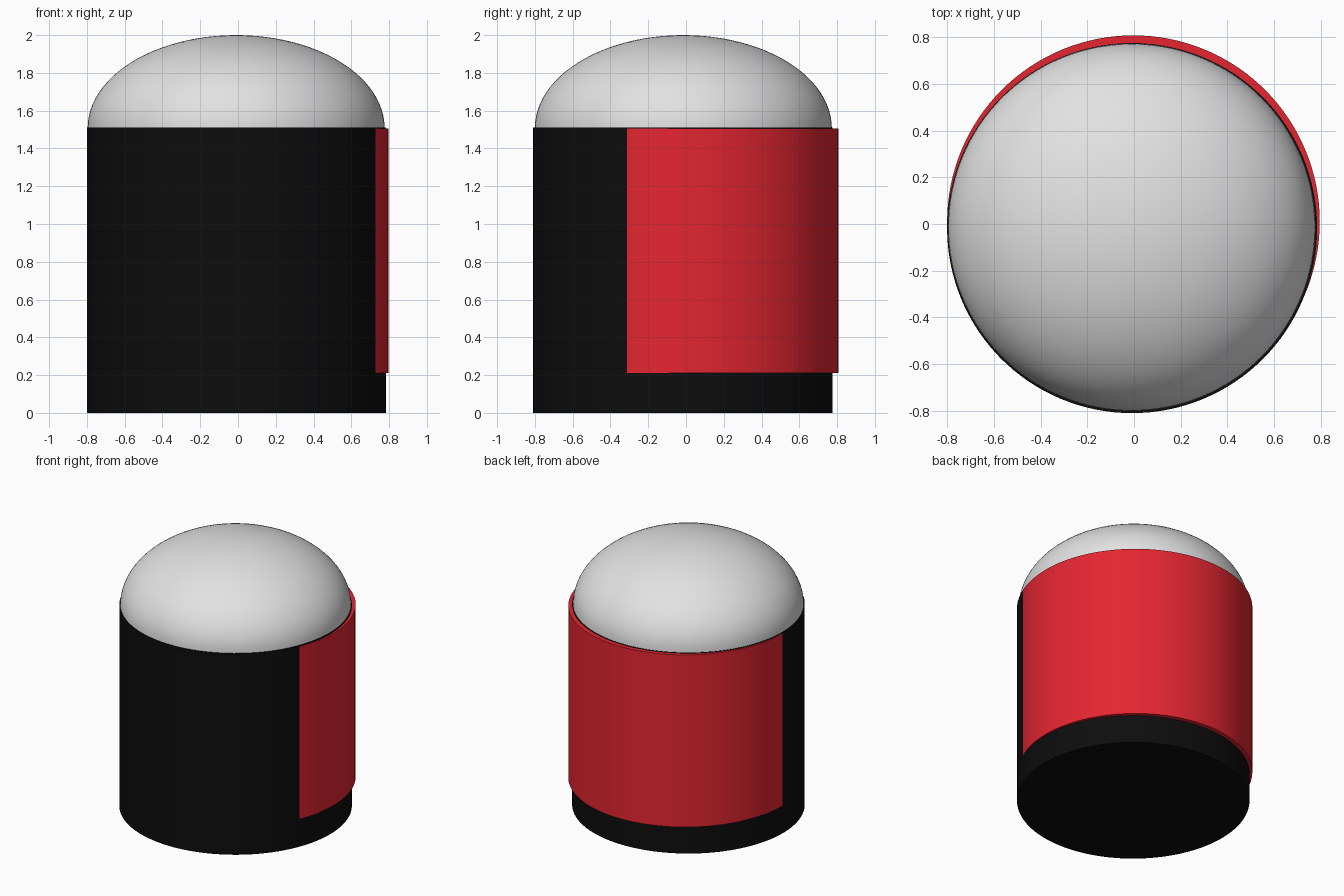
import bpy, bmesh, math
from mathutils import Matrix, Vector

if "Cube" in bpy.data.objects:
    bpy.data.objects.remove(bpy.data.objects["Cube"])

SEGMENTS = 128


def material(name, rgb):
    m = bpy.data.materials.new(name)
    m.diffuse_color = (*rgb, 1.0)
    m.use_nodes = True
    m.node_tree.nodes["Principled BSDF"].inputs["Base Color"].default_value = m.diffuse_color
    return m


black = material("black", (0.004, 0.004, 0.004))
red = material("red", (0.78, 0.019, 0.031))
grey = material("light grey", (0.76, 0.76, 0.76))


def finish(bm, name, mat):
    mesh = bpy.data.meshes.new(name)
    bm.to_mesh(mesh)
    bm.free()
    mesh.materials.append(mat)
    obj = bpy.data.objects.new(name, mesh)
    bpy.context.collection.objects.link(obj)
    bpy.ops.object.select_all(action='DESELECT')
    obj.select_set(True)
    bpy.context.view_layer.objects.active = obj
    bpy.ops.object.shade_smooth_by_angle(angle=math.radians(30))
    return obj


def cylinder(name, mat, x, y, radius, z0, z1):
    bm = bmesh.new()
    bmesh.ops.create_cone(bm, cap_ends=True, segments=SEGMENTS, radius1=radius,
                          radius2=radius, depth=z1 - z0,
                          matrix=Matrix.Translation((x, y, (z0 + z1) / 2)))
    return finish(bm, name, mat)


# Main drum
cylinder("body", black, -0.008, -0.0175, 0.7925, 0.0, 1.51)

# Offset sleeve: emerges from the drum only around the back and right
cylinder("red_sleeve", red, -0.0024, 0.0099, 0.798, 0.21, 1.505)

# Flattened half-sphere lid
bm = bmesh.new()
bmesh.ops.create_uvsphere(bm, u_segments=SEGMENTS, v_segments=48, radius=1.0)
bmesh.ops.bisect_plane(bm, geom=bm.verts[:] + bm.edges[:] + bm.faces[:], dist=1e-5,
                       plane_co=(0, 0, 0), plane_no=(0, 0, 1), clear_inner=True)
bmesh.ops.holes_fill(bm, edges=[e for e in bm.edges if e.is_boundary])
bmesh.ops.scale(bm, vec=Vector((0.786, 0.786, 0.492)), verts=bm.verts)
bmesh.ops.translate(bm, vec=Vector((-0.01, -0.014, 1.508)), verts=bm.verts)
bmesh.ops.recalc_face_normals(bm, faces=bm.faces)
finish(bm, "dome", grey)
